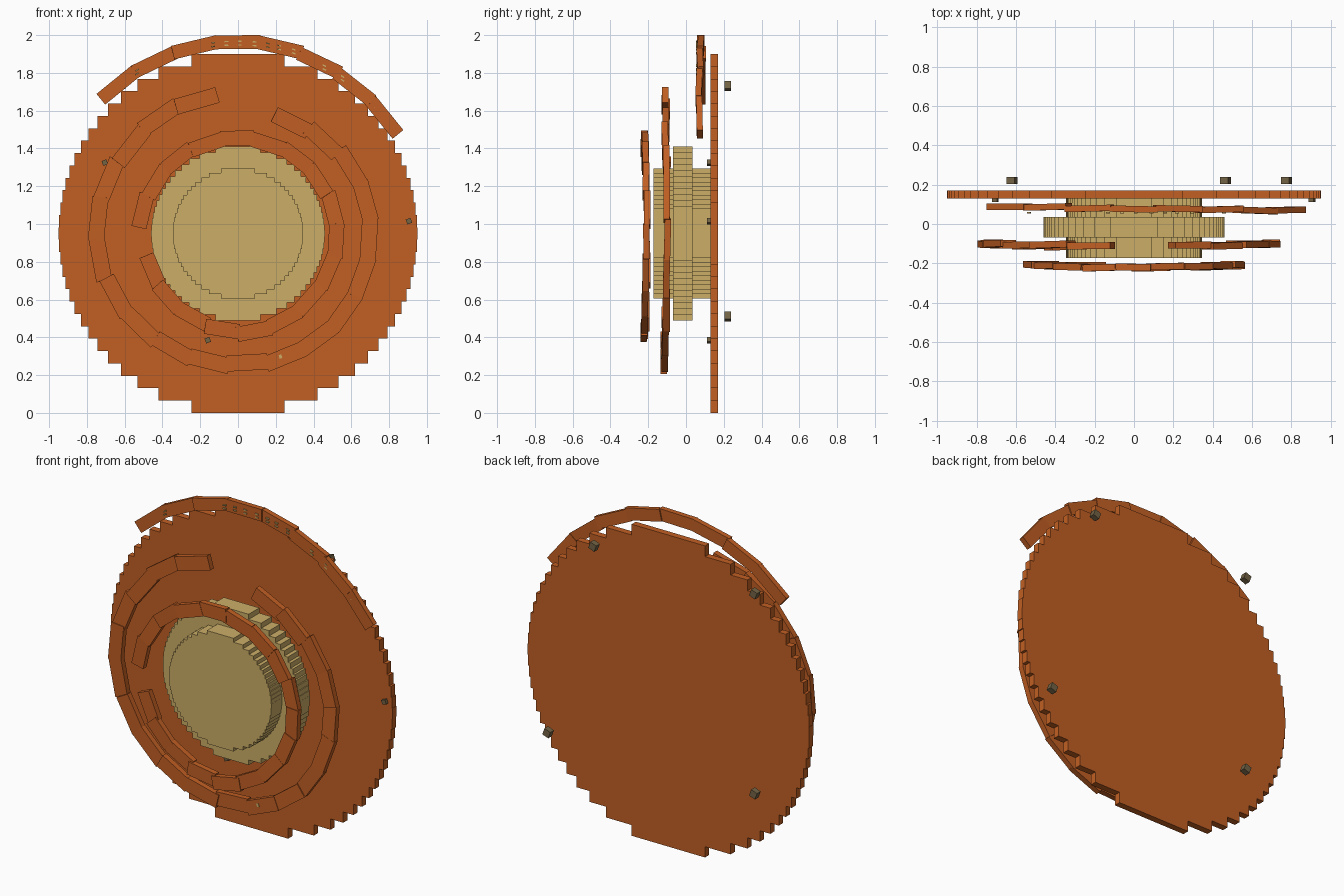
import bpy, bmesh, math, random
from mathutils import Matrix, Vector

random.seed(4)
cube = bpy.data.objects.get("Cube")
if cube:
    bpy.data.objects.remove(cube, do_unlink=True)

CENTRE = Vector((0, 0, 0.95))


def material(name, rgb):
    m = bpy.data.materials.new(name)
    m.use_nodes = True
    m.diffuse_color = (*rgb, 1)
    m.node_tree.nodes["Principled BSDF"].inputs["Base Color"].default_value = (*rgb, 1)
    return m


ORANGE = material("burnt_orange", (0.54, 0.115, 0.017))
TAN = material("sand_tan", (0.60, 0.42, 0.135))
DARK = material("dark_olive", (0.17, 0.125, 0.06))


def finish(name, bm, mat):
    bmesh.ops.recalc_face_normals(bm, faces=bm.faces)
    me = bpy.data.meshes.new(name)
    bm.to_mesh(me)
    bm.free()
    me.materials.append(mat)
    ob = bpy.data.objects.new(name, me)
    bpy.context.collection.objects.link(ob)
    return ob


# Disc with a stair-stepped outline, made of equal-height rows
def stepped_disc(name, r, y0, y1, mat, rows=29):
    h = 2 * r / rows
    right = []
    for i in range(rows):
        z = -r + i * h
        w = math.sqrt(r * r - (z + h / 2) ** 2)
        right += [(w, z), (w, z + h)]
    outline = right + [(-x, z) for x, z in reversed(right)]
    bm = bmesh.new()
    face = bm.faces.new([bm.verts.new((x, y0, z + CENTRE.z)) for x, z in outline])
    ext = bmesh.ops.extrude_face_region(bm, geom=[face])["geom"]
    moved = [v for v in ext if isinstance(v, bmesh.types.BMVert)]
    bmesh.ops.translate(bm, verts=moved, vec=(0, y1 - y0, 0))
    return finish(name, bm, mat)


def add_box(bm, loc, size, angle=0.0, tilt=0.0):
    m = (Matrix.Translation(loc) @ Matrix.Rotation(-angle, 4, 'Y')
         @ Matrix.Rotation(tilt, 4, 'Z') @ Matrix.Diagonal((*size, 1)))
    bmesh.ops.create_cube(bm, size=1, matrix=m)


# Position at an angle (degrees) around the centre
def polar(a, r, y):
    a = math.radians(a)
    return CENTRE + Vector((r * math.cos(a), y, r * math.sin(a)))


def lerp_keys(keys, t):
    f = t * (len(keys) - 1)
    i = min(int(f), len(keys) - 2)
    return keys[i] + (keys[i + 1] - keys[i]) * (f - i)


# Broken ring of short straight blocks; radii and depths are keyed along the arc
def arc_ring(name, a0, a1, n, radii, depths, width, thick, jitter):
    bm = bmesh.new()
    step = (a1 - a0) / n
    for i in range(n):
        t = (i + 0.5) / n
        a = a0 + step * (i + 0.5)
        r = lerp_keys(radii, t) + random.uniform(-jitter, jitter)
        y = lerp_keys(depths, t) + random.uniform(-0.004, 0.004)
        length = abs(math.radians(step)) * r * 1.07
        add_box(bm, polar(a, r, y), (length, thick, width),
                math.radians(a - 90) + random.uniform(-0.5, 0.5) * jitter * 8,
                random.uniform(-0.03, 0.03))
    return finish(name, bm, ORANGE)


# Discs
stepped_disc("back_disc", 0.95, 0.13, 0.17, ORANGE)
stepped_disc("hub_core", 0.345, -0.172, 0.13, TAN)
stepped_disc("hub_flange", 0.46, -0.068, 0.035, TAN)

# Rings, from the front backwards
arc_ring("front_ring", 176, -166, 18,
         [0.525, 0.505, 0.50, 0.50, 0.515, 0.515, 0.525, 0.50, 0.485],
         [-0.20, -0.215, -0.222, -0.21, -0.208, -0.215, -0.222, -0.21, -0.205],
         0.08, 0.034, 0.006)
arc_ring("middle_ring", 99, 432.5, 20,
         [0.74, 0.735, 0.75, 0.715, 0.685, 0.70, 0.70, 0.685, 0.635],
         [-0.112, -0.105, -0.10, -0.108, -0.117, -0.108, -0.10, -0.105, -0.112],
         0.085, 0.034, 0.006)
arc_ring("outer_arc", 135.2, 32.2, 8,
         [1.008, 1.008, 1.01, 1.013, 1.0, 0.99, 0.985],
         [0.088, 0.084, 0.078, 0.072, 0.075],
         0.073, 0.032, 0.002)

# Small pale inlays on the ring fronts
bm = bmesh.new()
for a in (122, 97.5, 93.5, 89.5, 85, 81, 77.5, 73, 62.5, 56, 43.5):
    for s in (-0.01, 0.01):
        add_box(bm, polar(a, 1.008 if a > 70 else 0.99, 0.058) + Vector((0, 0, s)),
                (0.02, 0.008, 0.007), math.radians(a - 90))
for a in (252, 289):
    add_box(bm, polar(a, 0.69, -0.128), (0.015, 0.008, 0.02), math.radians(a - 90))
finish("ring_inlays", bm, TAN)

# Small loose studs behind and in front of the back disc
bm = bmesh.new()
for x, z in ((0.465, 1.73), (-0.62, 1.73), (0.775, 0.51), (-0.62, 0.51)):
    add_box(bm, (x, 0.222, z), (0.042, 0.035, 0.042), 0.35)
for x, z in ((0.905, 1.015), (-0.16, 0.385), (-0.705, 1.325)):
    add_box(bm, (x, 0.121, z), (0.027, 0.02, 0.027), 0.35)
finish("studs", bm, DARK)
